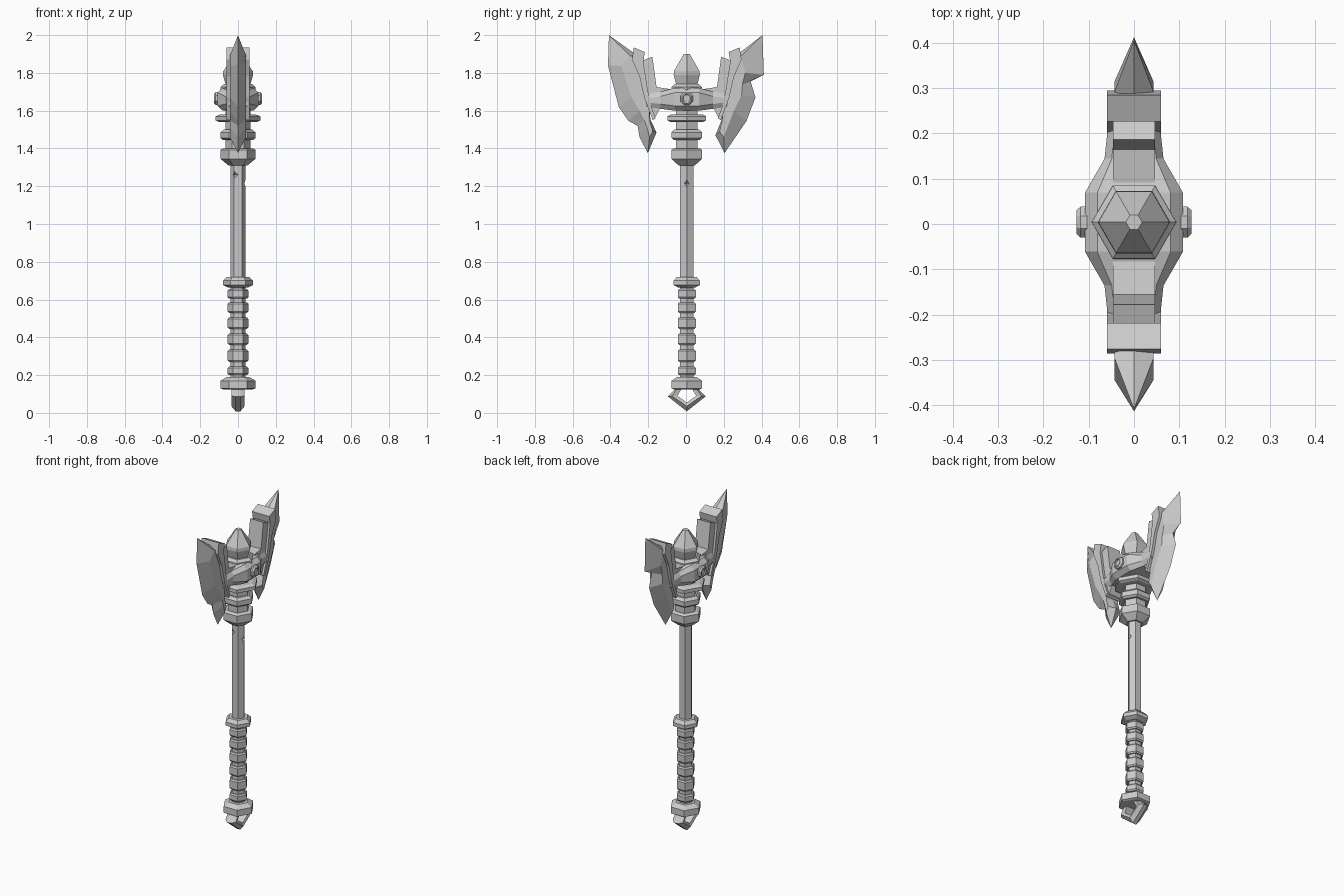
import bpy, bmesh, math
from mathutils import Vector

cube = bpy.data.objects.get("Cube")
if cube:
    bpy.data.objects.remove(cube, do_unlink=True)

steel = bpy.data.materials.new("grey_steel")
steel.use_nodes = True
GREY = (0.6, 0.6, 0.6, 1)
steel.diffuse_color = GREY
steel.node_tree.nodes["Principled BSDF"].inputs["Base Color"].default_value = GREY
AXIS_Y = 0.004  # shaft axis


def loft(name, rings, loop=False):
    """Skin equal-length point rings; cap the ends, or join last to first."""
    bm = bmesh.new()
    rows = [[bm.verts.new(p) for p in ring] for ring in rings]
    n = len(rows[0])
    pairs = list(zip(rows, rows[1:]))
    if loop:
        pairs.append((rows[-1], rows[0]))
    for a, b in pairs:
        for i in range(n):
            j = (i + 1) % n
            bm.faces.new((a[i], a[j], b[j], b[i]))
    if not loop:
        bm.faces.new(rows[0])
        bm.faces.new(rows[-1])
    bmesh.ops.remove_doubles(bm, verts=bm.verts, dist=1e-5)
    bmesh.ops.recalc_face_normals(bm, faces=bm.faces)
    mesh = bpy.data.meshes.new(name)
    bm.to_mesh(mesh)
    bm.free()
    mesh.materials.append(steel)
    obj = bpy.data.objects.new(name, mesh)
    bpy.context.collection.objects.link(obj)
    return obj


def hex_turned(name, profile):
    """Six-sided upright part from (radius, height) pairs."""
    return loft(name, [[(r * math.cos(k * math.pi / 3),
                         AXIS_Y + r * math.sin(k * math.pi / 3), z)
                        for k in range(6)] for r, z in profile])


def slab(name, outline, half, side):
    """Flat plate of the given half thickness from a (y, z) outline."""
    return loft(name, [[(x, side * y + AXIS_Y, z) for y, z in outline]
                       for x in (-half, half)])


# Shaft, with two small nicks
shaft = hex_turned("shaft", [(0.04, 0.18), (0.04, 1.35)])
for i, (x, y, z) in enumerate([(0.047, 0, 1.215), (-0.018, -0.037, 1.26)]):
    s = 0.026 - 0.006 * i
    c = Vector((x, y + AXIS_Y, z))
    square = [Vector(p) * s for p in ((1, 0, 0), (0, 1, 0), (-1, 0, 0), (0, -1, 0))]
    nick = loft("nick_cutter", [[c + p * 0.01 + Vector((0, 0, -s)) for p in square],
                                [c + p for p in square],
                                [c + p * 0.01 + Vector((0, 0, s)) for p in square]])
    nick.hide_render = True
    nick.hide_set(True)
    cut = shaft.modifiers.new("nick", 'BOOLEAN')
    cut.operation = 'DIFFERENCE'
    cut.object = nick

# Pommel: plate and open pointed ring
hex_turned("pommel_plate", [(0.08, 0.125), (0.093, 0.13), (0.093, 0.17), (0.06, 0.19)])
outer = [(-0.04, 0.15), (-0.1, 0.087), (0, 0.008), (0.1, 0.087), (0.04, 0.15)]
middle = [(-0.035, 0.15), (-0.078, 0.09), (0, 0.035), (0.078, 0.09), (0.035, 0.15)]
inner = [(-0.02, 0.14), (-0.05, 0.09), (0, 0.055), (0.05, 0.09), (0.02, 0.14)]
section = [(outer, -0.012), (middle, -0.035), (inner, -0.03),
           (inner, 0.03), (middle, 0.035), (outer, 0.012)]
loft("pommel_ring", [[(x, y + AXIS_Y, z) for y, z in pts] for pts, x in section], loop=True)

# Grip bands and the collar above them
for z0, z1 in [(0.2, 0.245), (0.27, 0.335), (0.36, 0.42),
               (0.445, 0.505), (0.53, 0.585), (0.605, 0.655)]:
    hex_turned("grip_band", [(0.048, z0), (0.055, z0 + 0.008),
                             (0.055, z1 - 0.008), (0.048, z1)])
hex_turned("grip_collar", [(0.055, 0.665), (0.08, 0.677), (0.08, 0.7), (0.06, 0.72)])

# Stacked collars under the head
hex_turned("head_collar", [(0.05, 1.31), (0.093, 1.345), (0.093, 1.393), (0.08, 1.4)])
hex_turned("head_neck", [(0.065, 1.38), (0.065, 1.65)])
hex_turned("neck_ring", [(0.08, 1.445), (0.093, 1.455), (0.093, 1.485), (0.075, 1.5)])
hex_turned("neck_flange", [(0.1, 1.54), (0.118, 1.548), (0.118, 1.57), (0.095, 1.58)])

# Pointed finial
hex_turned("finial_base", [(0.095, 1.62), (0.093, 1.725), (0.075, 1.74)])
hex_turned("finial", [(0.06, 1.72), (0.08, 1.79), (0.078, 1.81), (0.018, 1.9)])

# Central crossbar, widest at the hub
stations = [(0.215, 0.057, 1.62, 1.69), (0.14, 0.065, 1.61, 1.7), (0.065, 0.108, 1.6, 1.72)]
stations = [(-y, w, a, b) for y, w, a, b in stations] + stations[::-1]
bar = []
for y, w, a, b in stations:
    half = [(w * 0.75, a), (w, a + 0.025), (w, b - 0.025), (w * 0.75, b)]
    bar.append([(x, y + AXIS_Y, z) for x, z in half] +
               [(-x, y + AXIS_Y, z) for x, z in reversed(half)])
loft("hub_crossbar", bar)

# Octagonal bosses on both hub sides
for side in (-1, 1):
    loft("hub_boss", [[(side * x, AXIS_Y + r * math.cos((k + 0.5) * math.pi / 4),
                        1.665 + r * math.sin((k + 0.5) * math.pi / 4)) for k in range(8)]
                      for x, r in [(0.09, 0.037), (0.118, 0.037), (0.127, 0.028),
                                   (0.127, 0.022), (0.12, 0.02)]])

# Blade outlines as (cutting edge, ridge) pairs, each chipped differently
front_edge = [(0.412, 2), (0.417, 1.84), (0.36, 1.62), (0.308, 1.545), (0.26, 1.52),
              (0.25, 1.46), (0.206, 1.375), (0.16, 1.485), (0.192, 1.55)]
front_ridge = [(0.3, 1.89), (0.348, 1.84), (0.292, 1.67), (0.25, 1.6), (0.224, 1.55),
               (0.21, 1.51), (0.197, 1.46), (0.18, 1.49), (0.195, 1.54)]
back_edge = [(0.401, 2), (0.408, 1.79), (0.338, 1.755), (0.364, 1.67), (0.316, 1.545),
             (0.2, 1.375), (0.152, 1.47), (0.184, 1.55)]
back_ridge = [(0.288, 1.89), (0.31, 1.8), (0.295, 1.74), (0.29, 1.68), (0.25, 1.6),
              (0.195, 1.46), (0.174, 1.49), (0.186, 1.54)]
spine = [(0.205, 1.7), (0.245, 1.88)]
rim = [(0.28, 1.935), (0.222, 1.91), (0.23, 1.86), (0.205, 1.7), (0.187, 1.62),
       (0.165, 1.56), (0.18, 1.55), (0.225, 1.67), (0.25, 1.78), (0.29, 1.87)]
core = [(0.25, 1.86), (0.182, 1.885), (0.16, 1.725), (0.06, 1.71), (0.06, 1.62),
        (0.14, 1.615), (0.17, 1.56), (0.21, 1.65)]

for label, side, edge, ridge in [("front", -1, front_edge, front_ridge),
                                 ("back", 1, back_edge, back_ridge)]:
    loft(label + "_blade", [[(x, side * y + AXIS_Y, z) for y, z in pts + spine]
                            for x, pts in [(-0.043, ridge), (0, edge), (0.043, ridge)]])
    slab(label + "_blade_rim", rim, 0.06, side)
    slab(label + "_blade_arm", core, 0.046, side)
